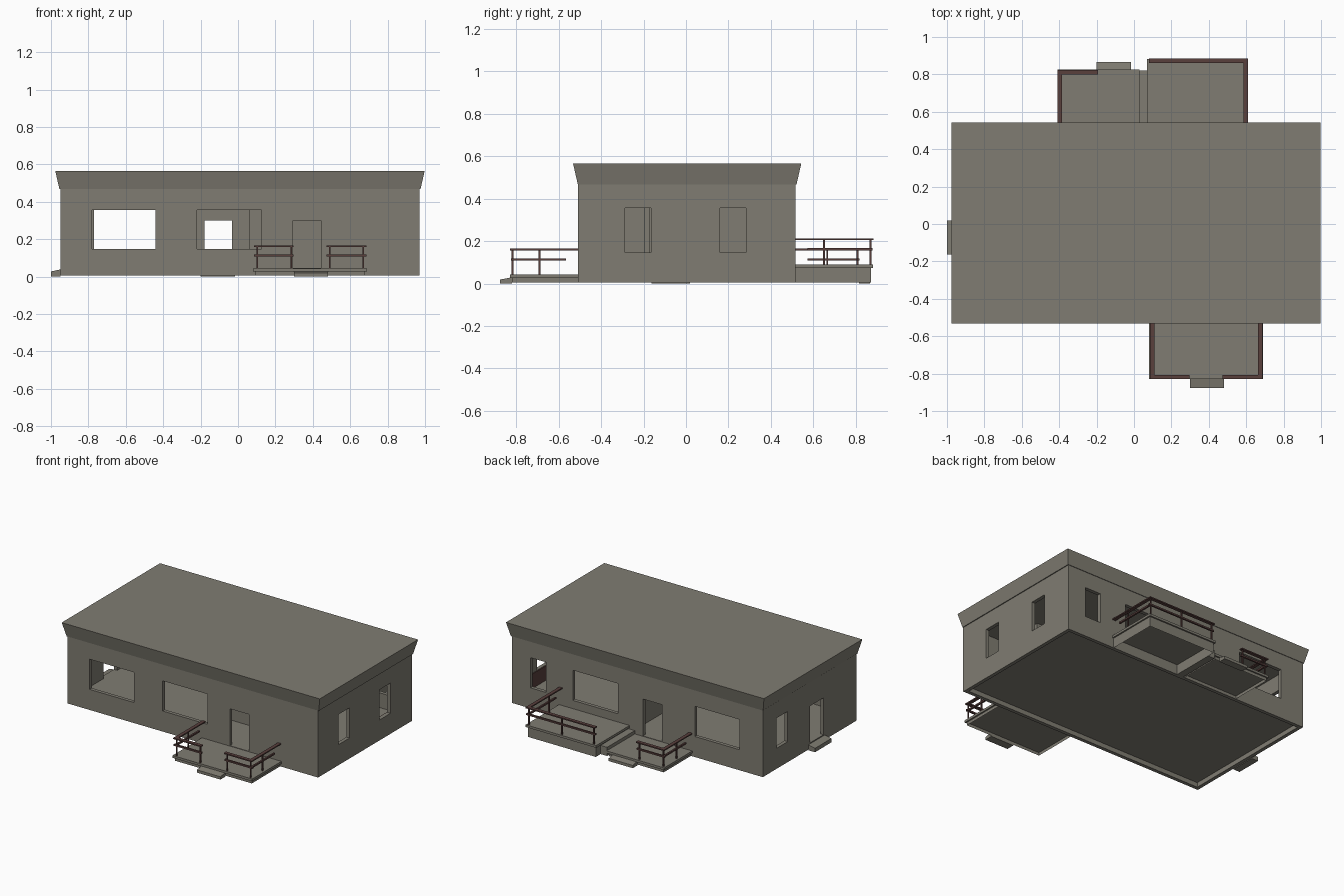
import bpy, bmesh
from mathutils import Vector

if "Cube" in bpy.data.objects:
    bpy.data.objects.remove(bpy.data.objects["Cube"])


def material(name, col):
    m = bpy.data.materials.new(name)
    m.diffuse_color = (*col, 1)
    m.use_nodes = True
    m.node_tree.nodes["Principled BSDF"].inputs["Base Color"].default_value = m.diffuse_color
    return m


STONE = material("warm grey concrete", (0.215, 0.203, 0.168))
RAIL = material("dark red brown", (0.10, 0.05, 0.046))


def boxes(name, items, mat=STONE, edit=None):
    """One object from boxes given as (x0, x1, y0, y1, z0, z1)."""
    bm = bmesh.new()
    for x0, x1, y0, y1, z0, z1 in items:
        vs = bmesh.ops.create_cube(bm, size=1)["verts"]
        for v in vs:
            v.co = Vector((x1 if v.co.x > 0 else x0,
                           y1 if v.co.y > 0 else y0,
                           z1 if v.co.z > 0 else z0))
    if edit:
        edit(bm)
    me = bpy.data.meshes.new(name)
    bm.to_mesh(me)
    bm.free()
    me.materials.append(mat)
    ob = bpy.data.objects.new(name, me)
    bpy.context.collection.objects.link(ob)
    return ob


def cut(ob, cutter):
    m = ob.modifiers.new("cut", "BOOLEAN")
    m.operation, m.solver, m.object = "DIFFERENCE", "EXACT", cutter
    cutter.hide_render = True
    bpy.context.view_layer.objects.active = ob
    bpy.ops.object.modifier_apply(modifier=m.name)
    bpy.data.objects.remove(cutter)


# Outer walls, hollow, with window and door openings
X0, X1, Y0, Y1 = -0.95, 0.97, -0.51, 0.517
T = 0.025
walls = boxes("outer_walls", [(X0, X1, Y0, Y1, 0.005, 0.47)])
cut(walls, boxes("hollow", [(X0 + T, X1 - T, Y0 + T, Y1 - T, -0.1, 0.6)]))
WIN, DOOR = (0.147, 0.356), (0.045, 0.30)
front = [(-0.78, -0.44, WIN), (-0.22, 0.125, WIN), (0.295, 0.443, DOOR)]
back = [(-0.77, -0.43, WIN), (-0.18, -0.033, DOOR), (0.16, 0.505, WIN), (0.71, 0.83, WIN)]
left = [(-0.147, 0.0, DOOR), (0.245, 0.365, WIN)]
right = [(-0.287, -0.165, WIN), (0.16, 0.282, WIN)]
E = 0.05
cutters = [(a, b, Y0 - E, Y0 + E, *z) for a, b, z in front]
cutters += [(a, b, Y1 - E, Y1 + E, *z) for a, b, z in back]
cutters += [(X0 - E, X0 + E, a, b, *z) for a, b, z in left]
cutters += [(X1 - E, X1 + E, a, b, *z) for a, b, z in right]
cut(walls, boxes("openings", cutters))

# Floor and inner walls
boxes("floor", [(X0 + T, X1 - T, Y0 + T, Y1 - T, 0.037, 0.045)])
boxes("inner_walls", [(0.06, 0.65, -0.195, -0.17, 0.045, 0.468),
                      (0.06, 0.085, -0.17, Y1 - T, 0.045, 0.468)])
boxes("inner_panel", [(0.939, 0.9449, 0.03, 0.48, 0.045, 0.145)], RAIL)


# Roof flaring outwards to the top
def flare(bm):
    for v in bm.verts:
        if v.co.z < 0.5:
            v.co.x += -0.022 if v.co.x > 0 else 0.022
            v.co.y += -0.022 if v.co.y > 0 else 0.022


boxes("roof", [(-0.977, 0.998, -0.532, 0.543, 0.468, 0.565)], edit=flare)


# Decks: slab with a slightly inset skirt, open underneath
def open_ends(bm):
    bm.normal_update()
    ends = [f for f in bm.faces if abs(f.normal.z) > 0.9]
    bmesh.ops.delete(bm, geom=ends, context="FACES_ONLY")


def deck(name, x0, x1, y0, y1, top):
    boxes(name + "_slab", [(x0, x1, y0, y1, top - 0.016, top)])
    i = 0.01
    ya, yb = (y0 + i, y1) if y0 < 0 else (y0, y1 - i)
    boxes(name + "_skirt", [(x0 + i, x1 - i, ya, yb, 0.005, top - 0.016)], edit=open_ends)


deck("front_deck", 0.08, 0.69, -0.83, Y0, 0.042)
deck("back_low_deck", -0.41, 0.03, Y1, 0.825, 0.042)
deck("back_high_deck", 0.07, 0.61, Y1, 0.882, 0.09)
boxes("deck_link_step", [(0.03, 0.08, Y1, 0.82, 0.005, 0.065)])


# Entrance steps, outer edge lower
def step(name, box, axis):
    def slope(bm):
        for v in bm.verts:
            if v.co.z > 0.01 and abs(v.co[axis]) > edge:
                v.co.z -= 0.011
    edge = (abs(box[2 * axis]) + abs(box[2 * axis + 1])) / 2
    boxes(name, [box], edit=slope)


step("front_step", (0.30, 0.48, -0.877, -0.82, 0, 0.03), 1)
step("back_step", (-0.20, -0.015, 0.815, 0.867, 0, 0.03), 1)
step("left_step", (-1.0, X0, -0.162, 0.018, 0, 0.038), 0)


# Railings: each straight run has a flat handrail, thin mid rail and posts
def railing(name, runs, posts, base):
    top, mid = base + 0.123, base + 0.077
    items = []
    for (xa, ya), (xb, yb), trim in runs:
        dx, dy = (0.0, 0.012) if ya == yb else (0.012, 0.0)
        items.append((xa - dx, xb + dx, ya - dy, yb + dy, top - 0.008, top))
        dx, dy = dx / 2, dy / 2
        # mid rail stops short of the wall on the side runs
        ma, mb = ya, yb
        if trim < 0:
            mb -= 0.055
        elif trim > 0:
            ma += 0.055
        items.append((xa - dx, xb + dx, ma - dy, mb + dy, mid - 0.011, mid))
    items += [(x - 0.004, x + 0.004, y - 0.004, y + 0.004, base - 0.002, top - 0.004)
              for x, y in posts]
    boxes(name, items, RAIL)


fy = -0.818
railing("front_left_railing",
        [((0.097, fy), (0.097, Y0), -1), ((0.085, fy), (0.297, fy), 0)],
        [(0.103, fy), (0.285, fy), (0.103, -0.69)], 0.042)
railing("front_right_railing",
        [((0.674, fy), (0.674, Y0), -1), ((0.473, fy), (0.686, fy), 0)],
        [(0.67, fy), (0.49, fy), (0.67, -0.69)], 0.042)
railing("back_low_railing",
        [((-0.397, Y1), (-0.397, 0.812), 1), ((-0.409, 0.812), (-0.193, 0.812), 0)],
        [(-0.393, 0.808), (-0.21, 0.808), (-0.393, 0.665)], 0.042)
railing("back_high_railing",
        [((0.597, Y1), (0.597, 0.872), 1), ((0.08, 0.872), (0.609, 0.872), 0)],
        [(0.593, 0.87), (0.095, 0.87), (0.34, 0.87), (0.593, 0.65)], 0.09)
